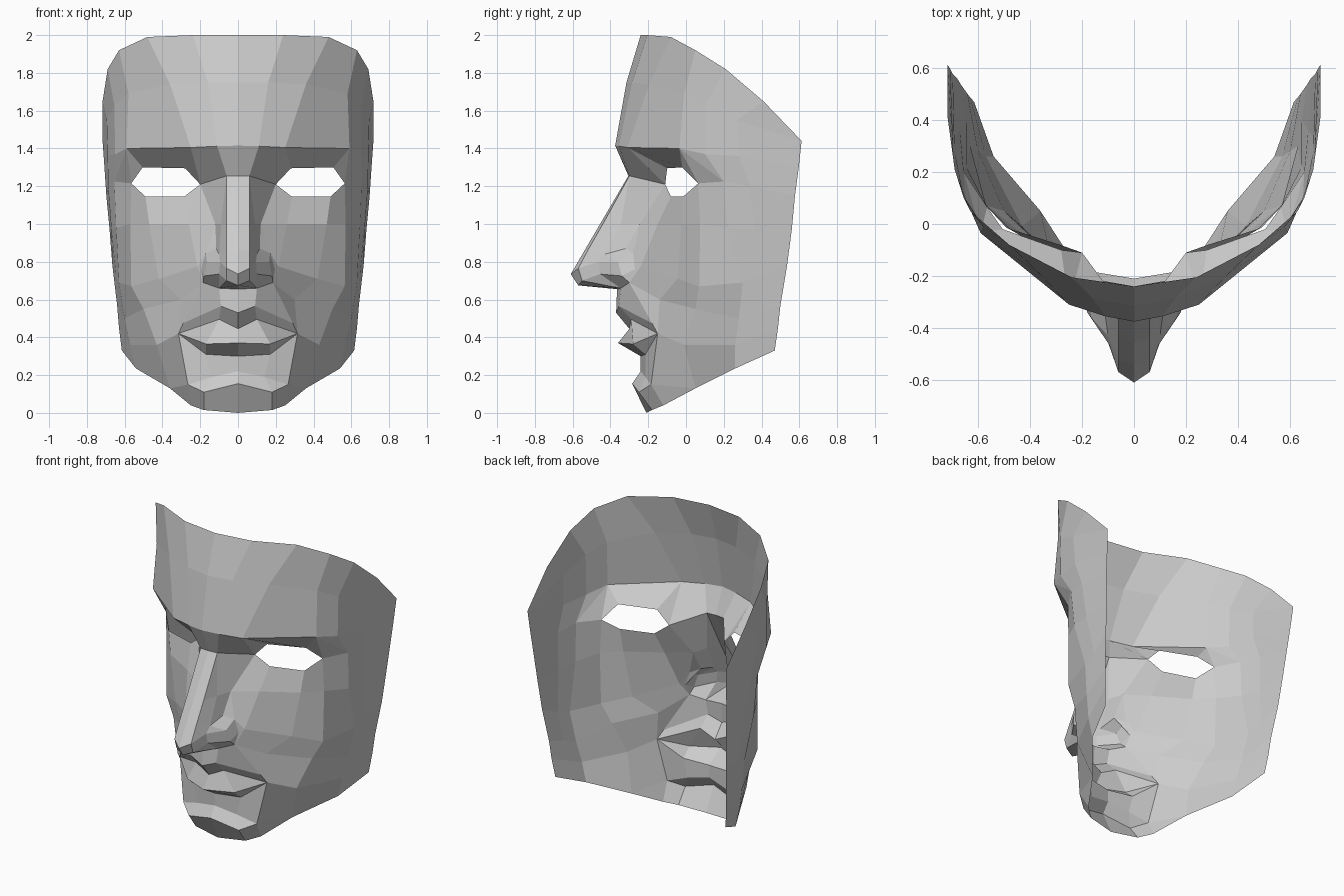
import bpy

if "Cube" in bpy.data.objects:
    bpy.data.objects.remove(bpy.data.objects["Cube"])


def loft(name, *rows):
    """Skin right-half contour lines top to bottom (repeated points give triangles), then mirror."""
    index, faces = {}, []
    for a, b in zip(rows, rows[1:]):
        for i in range(len(a) - 1):
            corners = list(dict.fromkeys([a[i], b[i], b[i + 1], a[i + 1]]))
            if len(corners) > 2:
                faces.append([index.setdefault(p, len(index)) for p in corners])
    mesh = bpy.data.meshes.new(name)
    mesh.from_pydata(list(index), [], faces)
    obj = bpy.data.objects.new(name, mesh)
    bpy.context.collection.objects.link(obj)
    obj.modifiers.new("mirror", 'MIRROR').use_axis[0] = True
    return obj


# Landmarks shared by neighbouring parts
bridge_mid, bridge = (0, -.305, 1.255), (.06, -.30, 1.255)
eye_in, eye_out = (.2, -.11, 1.21), (.565, .065, 1.215)
socket = (.655, .2, 1.225)
crease, wing_top, wing_front = (.12, -.245, 1.0), (.115, -.32, .87), (.1, -.43, .84)
wing_back, wing_low, wing_base = (.17, -.28, .845), (.195, -.27, .76), (.185, -.3, .69)
nose_base_mid, nose_base = (0, -.365, .655), (.1, -.345, .66)
cheek_side, cheek_back = (.645, .22, .98), (.63, .3, .69)
fold, fold_out, jaw_side = (.3, -.14, .6), (.5, .05, .55), (.6, .28, .5)
mouth_corner, chin_corner = (.315, -.15, .42), (.265, -.185, .15)
jaw_edge, jaw_rear = (.36, .05, .13), (.64, .5, .57)
top_rear = (.717, .612, 1.44)

# Forehead: top edge, middle line, brow line
brow = [(0, -.375, 1.415), (.11, -.355, 1.412), (.25, -.31, 1.405), (.59, -.035, 1.4),
        (.65, .1, 1.37), (.69, .28, 1.36), (.707, .597, 1.3)]
loft("forehead",
     [(0, -.24, 2), (.24, -.205, 2), (.48, -.08, 1.99), (.63, .05, 1.92),
      (.69, .21, 1.82), (.717, .41, 1.65), top_rear],
     [(0, -.315, 1.75), (.16, -.285, 1.75), (.36, -.195, 1.74), (.58, -.01, 1.69),
      (.655, .1, 1.63), (.695, .27, 1.55), top_rear],
     brow)

# Brow underside down to the upper eye edge
loft("brow_underside",
     [brow[0], brow[1], brow[2], brow[2], brow[3], brow[3], brow[3]],
     [bridge_mid, bridge, eye_in, (.28, -.10, 1.295), (.505, -.02, 1.3), eye_out, socket])

# Nose with wings and underside
loft("nose",
     [bridge_mid, bridge, bridge, bridge, eye_in],
     [(0, -.455, 1.0), (.06, -.44, 1.0), (.09, -.345, 1.0), (.09, -.345, 1.0), crease],
     [(0, -.537, .86), (.06, -.52, .86), wing_front, wing_front, wing_top],
     [(0, -.61, .735), (.06, -.57, .765), (.095, -.465, .80), (.165, -.36, .80), wing_back],
     [(0, -.57, .675), (.06, -.55, .70), (.1, -.455, .735), (.18, -.34, .725), wing_low],
     [nose_base_mid, nose_base, nose_base, wing_base, wing_low])

# Cheek: lower eye edge to the fold beside the nose
loft("cheek",
     [eye_in, eye_in, eye_in, (.285, -.08, 1.145), (.49, -.015, 1.145), eye_out, socket],
     [crease, crease, crease, (.26, -.15, 1.0), (.47, -.025, 1.0), (.57, .075, 1.0), cheek_side],
     [wing_top, wing_top, wing_back, (.215, -.24, .775), (.42, -.045, .71), (.565, .07, .67),
      cheek_back],
     [wing_back, wing_back, wing_low, wing_base, fold, fold_out, jaw_side])

# Side of the face back to the rear edge
loft("temple",
     brow[3:],
     [socket, socket, (.688, .34, 1.2), (.697, .577, 1.15)],
     [cheek_side, cheek_side, (.67, .36, .97), (.68, .56, .97)],
     [cheek_back, cheek_back, (.645, .4, .72), (.665, .535, .78)],
     [jaw_side, jaw_side, (.62, .39, .535), jaw_rear])

# Jaw
loft("jaw",
     [wing_base, fold, fold_out, jaw_side, jaw_rear],
     [mouth_corner, mouth_corner, (.43, -.01, .36), (.57, .26, .36), (.63, .487, .45)],
     [chin_corner, chin_corner, jaw_edge, (.54, .26, .235), (.615, .47, .33)])

# Lips: nose base, upper lip, parting, lower lip, hollow
hollow = [(0, -.24, .30), (.17, -.215, .31), mouth_corner]
loft("lips",
     [nose_base_mid, nose_base, wing_base],
     [(0, -.37, .53), (.09, -.355, .565), (.29, -.18, .475)],
     [(0, -.30, .445), (.1, -.29, .495), mouth_corner],
     [(0, -.36, .37), (.17, -.28, .365), mouth_corner],
     hollow)

# Chin with its ledge
loft("chin",
     hollow + [mouth_corner],
     [(0, -.24, .22), (.14, -.215, .19), chin_corner, chin_corner],
     [(0, -.285, .155), (.18, -.25, .11), chin_corner, jaw_edge],
     [(0, -.21, 0), (.18, -.18, .015), (.25, -.12, .04), jaw_edge])
